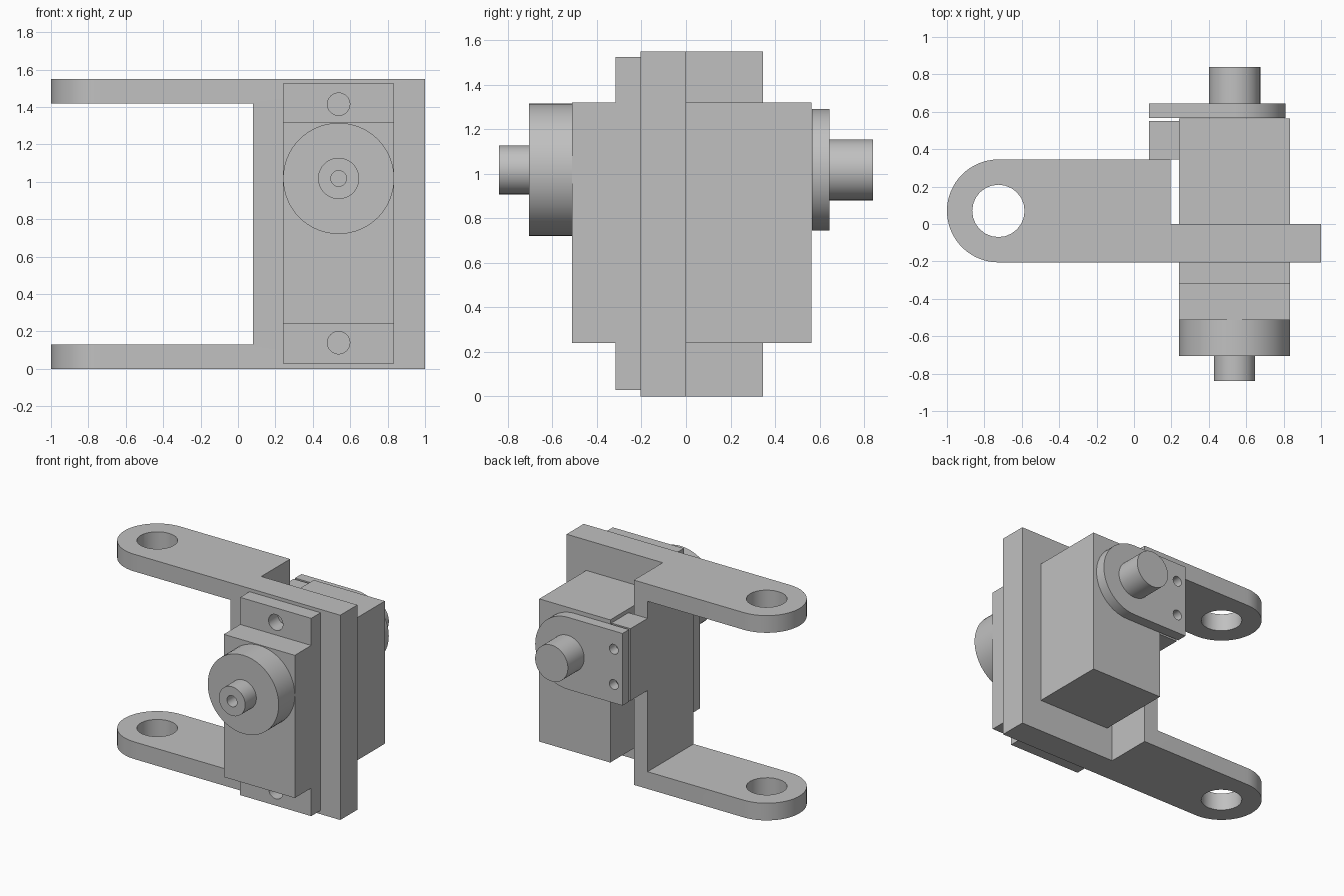
import bpy, bmesh
from math import pi, sin, cos
from mathutils import Vector

if "Cube" in bpy.data.objects:
    bpy.data.objects.remove(bpy.data.objects["Cube"])

grey = bpy.data.materials.new("plain grey")
grey.use_nodes = True
colour = (0.53, 0.53, 0.53, 1)
grey.diffuse_color = colour
grey.node_tree.nodes["Principled BSDF"].inputs["Base Color"].default_value = colour


def prism(name, outline, axis, lo, hi):
    """Extrude a 2D outline along 'y' (outline in x, z) or 'z' (outline in x, y)."""
    place = (lambda a, b: (a, lo, b)) if axis == "y" else (lambda a, b: (a, b, lo))
    bm = bmesh.new()
    face = bm.faces.new([bm.verts.new(place(a, b)) for a, b in outline])
    new = bmesh.ops.extrude_face_region(bm, geom=[face])["geom"]
    shift = Vector((0, hi - lo, 0)) if axis == "y" else Vector((0, 0, hi - lo))
    bmesh.ops.translate(bm, vec=shift, verts=[g for g in new if isinstance(g, bmesh.types.BMVert)])
    bmesh.ops.recalc_face_normals(bm, faces=bm.faces)
    mesh = bpy.data.meshes.new(name)
    bm.to_mesh(mesh)
    bm.free()
    mesh.materials.append(grey)
    obj = bpy.data.objects.new(name, mesh)
    bpy.context.collection.objects.link(obj)
    return obj


def box(name, x, y, z):
    return prism(name, [(x[0], z[0]), (x[1], z[0]), (x[1], z[1]), (x[0], z[1])], "y", *y)


def arc(cx, cy, r, start, end, steps):
    return [(cx + r * cos(start + (end - start) * i / steps),
             cy + r * sin(start + (end - start) * i / steps)) for i in range(steps + 1)]


def rod(name, centre, r, axis, lo, hi, sides=64):
    return prism(name, arc(*centre, r, 0, 2 * pi, sides)[:-1], axis, lo, hi)


def cut(obj, cutter):
    """Subtract the cutter and delete it."""
    mod = obj.modifiers.new("cut", "BOOLEAN")
    mod.operation = "DIFFERENCE"
    mod.solver = "EXACT"
    mod.object = cutter
    bpy.context.view_layer.objects.active = obj
    bpy.ops.object.modifier_apply(modifier=mod.name)
    bpy.data.objects.remove(cutter)


# Bracket: plan with a rounded arm end, side wall and mounting plate
arm = (-0.725, 0.07)
plan = arc(*arm, 0.275, pi / 2, 3 * pi / 2, 32)
plan += [(1, -0.205), (1, 0), (0.195, 0), (0.195, 0.345)]
bracket = prism("bracket", plan, "z", 0, 1.55)
cut(bracket, box("window_cutter", (-1.2, 0.08), (-0.5, 0.6), (0.13, 1.42)))
cut(bracket, rod("arm_hole_cutter", arm, 0.14, "z", -0.2, 1.8, 24))

# Motor body and its screw flange
axle = (0.538, 1.018)
width = (0.24, 0.835)
body = box("motor_body", width, (-0.513, 0.563), (0.24, 1.32))
flange = box("motor_flange", width, (-0.317, -0.205), (0.028, 1.525))
for z in (0.14, 1.415):
    cut(flange, rod("flange_hole_cutter", (axle[0], z), 0.06, "y", -0.5, -0.1, 32))

# Front output disc and hollow shaft
disc = rod("output_disc", axle, 0.297, "y", -0.706, -0.513)
shaft = rod("output_shaft", axle, 0.11, "y", -0.84, -0.706)
cut(shaft, rod("shaft_hole_cutter", axle, 0.042, "y", -0.9, -0.72, 32))

# Rear bearing plate with a rounded end, its pivot pin and spacer block
outline = arc(*axle, 0.273, -pi / 2, pi / 2, 32) + [(0.08, 1.291), (0.08, 0.745)]
rear_plate = prism("rear_plate", outline, "y", 0.567, 0.645)
spacer = box("spacer_block", (0.08, 0.24), (0.345, 0.55), (0.745, 1.291))
pin = rod("pivot_pin", axle, 0.137, "y", 0.645, 0.84)
for z in (0.885, 1.152):
    for part in (rear_plate, spacer):
        cut(part, rod("screw_hole_cutter", (0.153, z), 0.037, "y", 0.42, 0.8, 32))

# Smooth round walls, keep hard edges
bpy.ops.object.select_all(action="DESELECT")
for obj in (bracket, body, flange, disc, shaft, rear_plate, spacer, pin):
    obj.select_set(True)
    bpy.context.view_layer.objects.active = obj
bpy.ops.object.shade_smooth_by_angle(angle=pi / 6)
